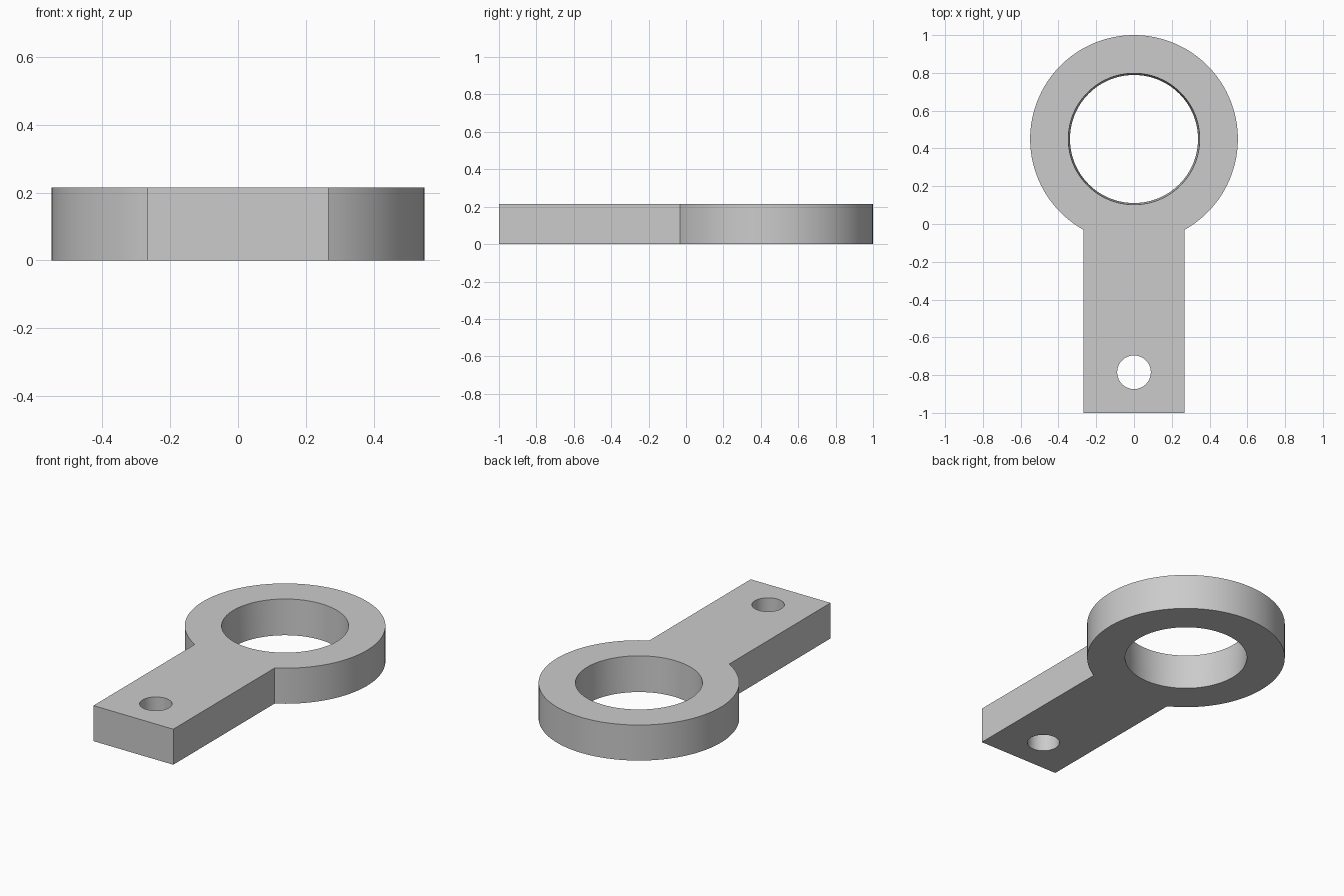
import bpy, bmesh
from math import sin, cos, asin, pi

cube = bpy.data.objects.get("Cube")
if cube:
    bpy.data.objects.remove(cube, do_unlink=True)

HEIGHT = 0.215
RING_Y, RING_R = 0.45, 0.55
ARM_HALF, ARM_END = 0.267, -1.0

grey = bpy.data.materials.new("plain grey")
grey.use_nodes = True
colour = (0.6, 0.6, 0.6, 1)
grey.diffuse_color = colour
grey.node_tree.nodes["Principled BSDF"].inputs["Base Color"].default_value = colour


def add_object(name, bm):
    bmesh.ops.recalc_face_normals(bm, faces=bm.faces)
    mesh = bpy.data.meshes.new(name)
    bm.to_mesh(mesh)
    bm.free()
    mesh.materials.append(grey)
    obj = bpy.data.objects.new(name, mesh)
    bpy.context.collection.objects.link(obj)
    return obj


def hole_cutter(name, y, bottom_radius, top_radius):
    # Extend the taper past both faces so the cut is clean
    slope = top_radius - bottom_radius
    bm = bmesh.new()
    bmesh.ops.create_cone(bm, cap_ends=True, segments=96,
                          radius1=bottom_radius - slope / 2,
                          radius2=top_radius + slope / 2, depth=HEIGHT * 2)
    bmesh.ops.translate(bm, vec=(0, y, HEIGHT / 2), verts=bm.verts)
    obj = add_object(name, bm)
    obj.hide_render = True
    return obj


# Eyelet outline: round head running straight into the flat arm
half_gap = asin(ARM_HALF / RING_R)
start, sweep, steps = -pi / 2 + half_gap, 2 * (pi - half_gap), 96
outline = [(RING_R * cos(start + sweep * i / steps),
            RING_Y + RING_R * sin(start + sweep * i / steps))
           for i in range(steps + 1)]
outline += [(-ARM_HALF, ARM_END), (ARM_HALF, ARM_END)]

bm = bmesh.new()
face = bm.faces.new([bm.verts.new((x, y, 0)) for x, y in outline])
extruded = bmesh.ops.extrude_face_region(bm, geom=[face], use_keep_orig=True)
top = [v for v in extruded["geom"] if isinstance(v, bmesh.types.BMVert)]
bmesh.ops.translate(bm, vec=(0, 0, HEIGHT), verts=top)
body = add_object("eyelet_arm", bm)

# Tapered ring bore and small mounting hole
cutters = [hole_cutter("ring_bore_cutter", RING_Y, 0.339, 0.348),
           hole_cutter("mounting_hole_cutter", -0.785, 0.089, 0.089)]
bpy.context.view_layer.objects.active = body
for obj in bpy.context.selected_objects:
    obj.select_set(False)
body.select_set(True)
for cutter in cutters:
    cut = body.modifiers.new(cutter.name, "BOOLEAN")
    cut.operation = "DIFFERENCE"
    cut.solver = "EXACT"
    cut.object = cutter
    bpy.ops.object.modifier_apply(modifier=cut.name)
    bpy.data.objects.remove(cutter, do_unlink=True)

bpy.ops.object.shade_smooth_by_angle(angle=pi / 6)
